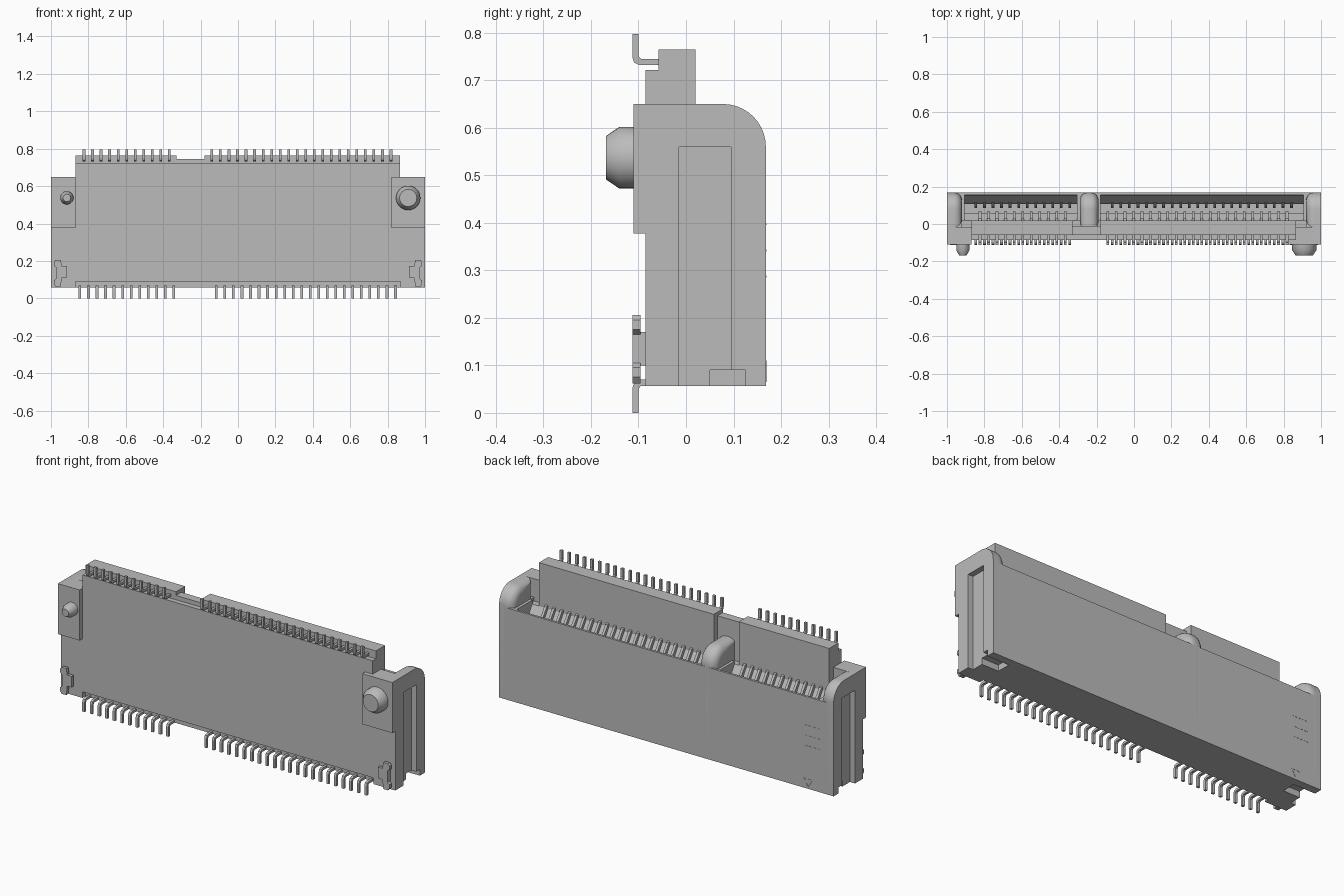
import bpy, bmesh, math

if "Cube" in bpy.data.objects:
    bpy.data.objects.remove(bpy.data.objects["Cube"], do_unlink=True)

grey = bpy.data.materials.new("plain grey")
grey.use_nodes = True
COL = (0.5, 0.5, 0.5, 1)
grey.diffuse_color = COL
grey.node_tree.nodes["Principled BSDF"].inputs["Base Color"].default_value = COL


def finish(name, bm, smooth=False):
    bmesh.ops.recalc_face_normals(bm, faces=bm.faces)
    me = bpy.data.meshes.new(name)
    bm.to_mesh(me)
    bm.free()
    me.materials.append(grey)
    ob = bpy.data.objects.new(name, me)
    bpy.context.collection.objects.link(ob)
    if smooth:
        bpy.ops.object.select_all(action='DESELECT')
        ob.select_set(True)
        bpy.context.view_layer.objects.active = ob
        bpy.ops.object.shade_smooth_by_angle(angle=math.radians(35))
    return ob


def prism(bm, pts, a, b, axis='x'):
    """Extrude an outline: (y, z) along x, or (x, z) along y."""
    put = (lambda p, t: (t, p[0], p[1])) if axis == 'x' else (lambda p, t: (p[0], t, p[1]))
    f = bm.faces.new([bm.verts.new(put(p, a)) for p in pts])
    ext = bmesh.ops.extrude_face_region(bm, geom=[f])["geom"]
    d = (b - a, 0, 0) if axis == 'x' else (0, b - a, 0)
    bmesh.ops.translate(bm, vec=d, verts=[v for v in ext if isinstance(v, bmesh.types.BMVert)])


def solid(name, pts, a, b, axis='x', smooth=False):
    bm = bmesh.new()
    prism(bm, pts, a, b, axis)
    return finish(name, bm, smooth)


def box(name, x0, x1, y0, y1, z0, z1):
    return solid(name, [(y0, z0), (y1, z0), (y1, z1), (y0, z1)], x0, x1)


# Rounded back top corner shared by the end caps and lobes
ARC = [(0.078 + 0.09 * math.cos(t), 0.56 + 0.09 * math.sin(t))
       for t in [i * math.pi / 20 for i in range(11)]]


def lobe(name, x0, x1, y0, sides):
    """Rounded hood; the rims at the given x positions are rolled over."""
    bm = bmesh.new()
    prism(bm, [(y0, 0.15), (0.168, 0.15)] + ARC + [(y0, 0.65)], x0, x1)
    rim = [e for e in bm.edges
           if any(all(abs(v.co.x - s) < 1e-4 for v in e.verts) for s in sides)
           and not all(v.co.z < 0.16 for v in e.verts)]
    bmesh.ops.bevel(bm, geom=rim, offset=0.042, offset_type='OFFSET', segments=6,
                    profile=0.5, affect='EDGES', clamp_overlap=True)
    return finish(name, bm, True)


# Housing with card slot; the outer lengths carry an underside notch
upper = [(0.168, 0.057), (0.168, 0.553), (0.156, 0.553), (0.15, 0.50), (0.107, 0.43),
         (0.107, 0.28), (0.06, 0.28), (0.06, 0.47), (0.02, 0.53), (-0.085, 0.53)]
lip = [(-0.085, 0.09), (-0.06, 0.09), (-0.06, 0.057)]
notch = [(0.05, 0.057), (0.05, 0.09), (0.125, 0.09), (0.125, 0.057)]
solid("housing", upper + lip, -0.87, 0.87)
for s, side in ((1, "left"), (-1, "right")):
    solid(side + "_housing_end", upper + [(-0.085, 0.057)] + notch, s * 0.87, s * 0.92)
    # End cap: inner slab, then outer slab with an open vertical groove
    crown = [(0.168, 0.057)] + ARC + [(-0.085, 0.65), (-0.085, 0.057)]
    solid(side + "_end_core", [(0.155, 0.057), (0.155, 0.55), (-0.015, 0.55), (-0.015, 0.65),
                               (-0.085, 0.65), (-0.085, 0.057)] + notch, s * 0.92, s * 0.97)
    box(side + "_end_back", s * 0.92, s * 0.97, 0.125, 0.168, 0.057, 0.553)
    solid(side + "_end_cheek", crown + [(-0.015, 0.057), (-0.015, 0.56), (0.095, 0.56),
                                        (0.095, 0.09), (0.125, 0.09), (0.125, 0.057)],
          s * 0.97, s, smooth=True)
    lobe(side + "_lobe", s * 0.92, s * 0.97, -0.016, [s * 0.92])
    box(side + "_shelf", s * 0.865, s * 0.92, -0.085, -0.015, 0.53, 0.65)
    box(side + "_slot_end", s * 0.905, s * 0.92, 0.02, 0.16, 0.25, 0.552)

# Middle key rib and raised tongue blocks
lobe("key_lobe", -0.29, -0.19, -0.03, [-0.29, -0.19])
box("key_fill", -0.305, -0.18, 0.02, 0.16, 0.25, 0.545)
box("key_bridge", -0.33, -0.18, -0.085, -0.012, 0.53, 0.722)
box("key_bridge_ridge", -0.33, -0.18, -0.058, -0.012, 0.722, 0.745)
step = [(-0.085, 0.53), (0.02, 0.53), (0.02, 0.765), (-0.058, 0.765),
        (-0.058, 0.722), (-0.085, 0.722)]
solid("short_tongue", step, -0.87, -0.33)
solid("long_tongue", step, -0.18, 0.865)

# Mounting pads with tapered locating pegs
box("right_pad", -1, -0.87, -0.11, -0.084, 0.377, 0.65)
box("left_pad", 0.82, 1, -0.11, -0.084, 0.377, 0.65)


def peg(name, x, z, r, tip):
    bm = bmesh.new()
    n = 32
    rings = [[bm.verts.new((x + q * math.cos(2 * math.pi * i / n), y,
                            z + q * math.sin(2 * math.pi * i / n))) for i in range(n)]
             for q, y in ((r, -0.1), (r, -0.14), (tip, -0.168))]
    for a, b in zip(rings, rings[1:]):
        for i in range(n):
            bm.faces.new((a[i], a[(i + 1) % n], b[(i + 1) % n], b[i]))
    bm.faces.new(rings[0])
    bm.faces.new(rings[-1])
    finish(name, bm, True)


peg("left_peg", 0.91, 0.537, 0.065, 0.046)
peg("right_peg", -0.915, 0.537, 0.035, 0.02)

# Solder clips at the lower corners
clip = [(0.948, 0.062), (0.975, 0.062), (0.985, 0.075), (0.985, 0.095), (0.972, 0.105),
        (0.972, 0.165), (0.985, 0.175), (0.985, 0.195), (0.975, 0.206), (0.948, 0.206),
        (0.942, 0.172), (0.915, 0.172), (0.915, 0.112), (0.942, 0.112)]
for s, side in ((1, "left"), (-1, "right")):
    solid(side + "_clip", [(s * x, z) for x, z in clip], -0.113, -0.096, 'y')
    box(side + "_clip_root", s * 0.945, s * 0.972, -0.1, -0.08, 0.1, 0.17)


# Contacts: two rows of solder tails and two rows of springs in the slot
def row(name, start, last, outline):
    bm = bmesh.new()
    for k in list(range(22)) + list(range(26, last + 1)):
        x = start - 0.0456 * k
        prism(bm, outline, x - 0.007, x + 0.007)
    finish(name, bm)


row("upper_tails", 0.818, 36,
    [(-0.05, 0.732), (-0.098, 0.732), (-0.109, 0.737), (-0.113, 0.748), (-0.113, 0.797),
     (-0.1, 0.797), (-0.1, 0.751), (-0.095, 0.745), (-0.05, 0.745)])
row("lower_tails", 0.842, 37,
    [(-0.05, 0.07), (-0.095, 0.07), (-0.108, 0.065), (-0.113, 0.052), (-0.113, 0),
     (-0.1, 0), (-0.1, 0.05), (-0.095, 0.057), (-0.05, 0.057)])
row("front_springs", 0.818, 36,
    [(0.015, 0.55), (0.03, 0.545), (0.062, 0.5), (0.068, 0.47), (0.06, 0.36),
     (0.05, 0.36), (0.055, 0.47), (0.015, 0.53)])
row("back_springs", 0.842, 37,
    [(0.11, 0.32), (0.086, 0.42), (0.092, 0.45), (0.11, 0.475), (0.116, 0.468),
     (0.1, 0.44), (0.098, 0.42), (0.115, 0.34)])

# Shallow marks on the back: a triangle outline and three ticks
bm = bmesh.new()
tri = [(-0.875, 0.11), (-0.82, 0.11), (-0.8475, 0.065)]
for i in range(3):
    (ax, az), (bx, bz) = tri[i], tri[(i + 1) % 3]
    cx, cz = -0.8475, 0.095
    inner = [(cx + (x - cx) * 0.8, cz + (z - cz) * 0.8) for x, z in ((bx, bz), (ax, az))]
    prism(bm, [(ax, az), (bx, bz)] + inner, 0.167, 0.169, 'y')
for z in (0.395, 0.34, 0.285):
    prism(bm, [(-0.92, z), (-0.83, z), (-0.83, z + 0.004), (-0.92, z + 0.004)], 0.167, 0.169, 'y')
finish("back_marks", bm)
